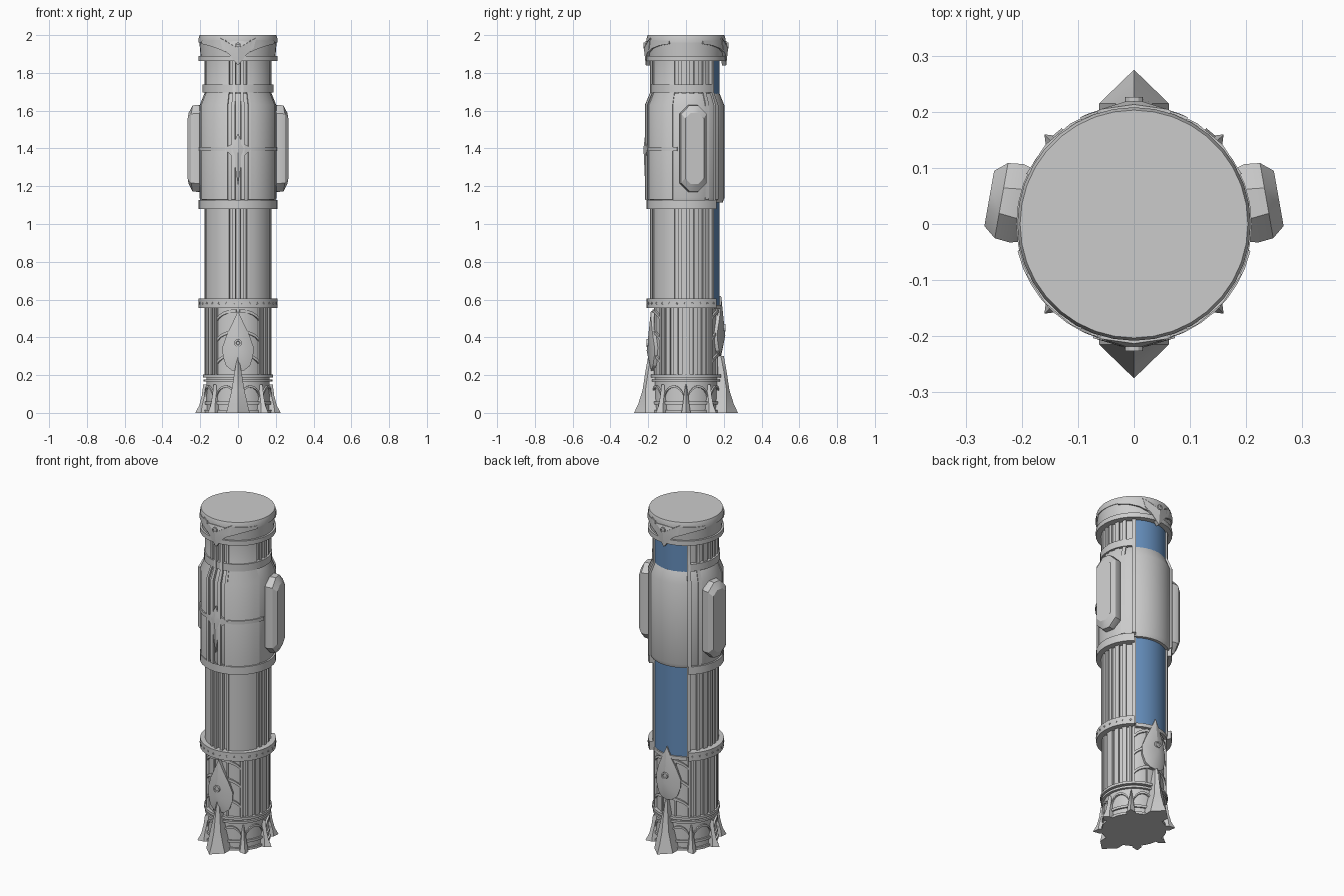
import bpy, bmesh, math
from mathutils import Vector

if "Cube" in bpy.data.objects:
    bpy.data.objects.remove(bpy.data.objects["Cube"])

def cyl(r, deg, z):
    a = math.radians(deg)
    return Vector((r * math.cos(a), r * math.sin(a), z))

def loft(name, sections, cyclic=False):
    """Skin a list of equal-length closed sections."""
    bm = bmesh.new()
    rows = [[bm.verts.new(p) for p in s] for s in sections]
    n = len(rows[0])
    pairs = list(zip(rows, rows[1:])) + ([(rows[-1], rows[0])] if cyclic else [])
    for a, b in pairs:
        for i in range(n):
            j = (i + 1) % n
            bm.faces.new((a[i], a[j], b[j], b[i]))
    if not cyclic:
        bm.faces.new(rows[0])
        bm.faces.new(rows[-1])
    bmesh.ops.remove_doubles(bm, verts=bm.verts, dist=1e-5)
    bmesh.ops.dissolve_degenerate(bm, edges=bm.edges, dist=1e-5)
    bmesh.ops.recalc_face_normals(bm, faces=bm.faces)
    me = bpy.data.meshes.new(name)
    bm.to_mesh(me)
    bm.free()
    ob = bpy.data.objects.new(name, me)
    bpy.context.collection.objects.link(ob)
    return ob

def sector(name, profile, a0=0, a1=360):
    """Sweep an (r, z) profile about z between two angles."""
    full = a1 - a0 >= 360
    n = 36 if full else max(1, math.ceil((a1 - a0) / 9))
    angs = [a0 + (a1 - a0) * i / n for i in range(n if full else n + 1)]
    return loft(name, [[cyl(r, a, z) for r, z in profile] for a in angs], full)

def band(name, r0, r1, z0, z1, a0=0, a1=360):
    return sector(name, [(r0, z0), (r1, z0), (r1, z1), (r0, z1)], a0, a1)

def boss(name, pts, zc, r0, r1, rc, face):
    """Ridged plate wrapped on the column; half outline (x, z) is mirrored."""
    full = pts + [(-x, z) for x, z in reversed(pts) if x > 0]
    ring = lambda r: [cyl(r, face + math.degrees(x / r1), z) for x, z in full]
    return loft(name, [ring(r0), ring(r1), [cyl(rc, face, zc)] * len(full)])

def strip(name, path, w, r0, r1):
    """Thin bar following an (angle, z) path on the column."""
    return loft(name, [[cyl(r0, a, z - w), cyl(r1, a, z - w), cyl(r1, a, z + w), cyl(r0, a, z + w)]
                       for a, z in path])

def stud(name, r, deg, z, size, depth):
    secs = []
    t = cyl(1, deg + 90, 0)
    for d, s in ((-depth, size), (depth, size), (depth, size * .55), (depth * .3, size * .45)):
        secs.append([cyl(r + d, deg, z) + t * s * math.cos(k * math.pi / 6) +
                     Vector((0, 0, s * math.sin(k * math.pi / 6))) for k in range(12)])
    return loft(name, secs)

FRONT, BACK = 270, 90

# Central column and swollen middle
band("column_core", 0, .167, 0, 1.99)
sector("middle_bulge", [(.1, 1.115), (.195, 1.115), (.204, 1.14), (.204, 1.625), (.178, 1.69), (.1, 1.69)])

# Blue back panels
blue = bpy.data.materials.new("blue_panel")
blue.diffuse_color = (.13, .27, .50, 1)
blue.use_nodes = True
blue.node_tree.nodes["Principled BSDF"].inputs["Base Color"].default_value = blue.diffuse_color
for nm, z0, z1 in (("lower", .57, 1.12), ("upper", 1.68, 1.87)):
    band("blue_panel_" + nm, .15, .178, z0, z1, 53, 127).data.materials.append(blue)
band("blue_panel_sill", .15, .186, .55, .572, 53, 127)

def rib_profile(d):
    return [(.15, .57), (.178 + d, .57), (.178 + d, 1.12), (.205 + d, 1.13), (.205 + d, 1.63),
            (.178 + d, 1.695), (.178 + d, 1.87), (.15, 1.87)]

# Full-height ribs and plates, mirrored left and right
for side, sg in (("right", 1), ("left", -1)):
    def span(a, b):
        return (BACK - sg * b, BACK - sg * a) if sg < 0 else (BACK - b, BACK - a)
    def sp(off0, off1):
        lo, hi = BACK - sg * off0, BACK - sg * off1
        return min(lo, hi), max(lo, hi)
    # offsets are measured from the back (0) round to the front (180)
    sector("back_border_rib_" + side, rib_profile(.009), *sp(37, 43))
    sector("side_rib_" + side, rib_profile(.004), *sp(54, 60))
    sector("front_plate_" + side, rib_profile(.002), *sp(110, 163))
    sector("front_outer_rib_" + side, rib_profile(.008), *sp(161, 165))
    sector("front_inner_rib_" + side, rib_profile(.013), *sp(171, 176))
    for k, (a, b) in enumerate(((68, 76), (84, 90), (97, 103))):
        band(f"side_stave_{side}_{k}", .15, .178, .57, 1.1, *sp(a, b))
        band(f"upper_stave_{side}_{k}", .15, .178, 1.69, 1.87, *sp(a, b))

    # Octagonal side pods
    az = 10 if sg > 0 else 170
    t, out = cyl(1, az + 90, 0), cyl(1, az, 0)
    secs = []
    for r, w, h, c in ((.195, .066, .225, .04), (.212, .071, .23, .045),
                       (.24, .068, .228, .045), (.262, .05, .188, .03)):
        o = [(w, h - c), (w - c, h), (c - w, h), (-w, h - c),
             (-w, c - h), (c - w, -h), (w - c, -h), (w, c - h)]
        secs.append([out * r + t * u + Vector((0, 0, 1.4 + v)) for u, v in o])
    loft("side_pod_" + side, secs)

    # Staves of the base section
    for k, (a, b) in enumerate(((45, 49), (53, 62), (69, 77), (83, 97), (104, 112), (118, 127), (131, 135))):
        band(f"base_stave_{side}_{k}", .15, .178, .2, .56, *sp(a, b))

# Open clamp rings, leaving the back panel free
band("lower_ring", .15, .208, .555, .605, 129, 411)
band("middle_ring", .15, .209, 1.08, 1.127, 129, 411)
band("upper_ring", .15, .187, 1.695, 1.738, 129, 411)
for k in range(24):
    stud(f"ring_rivet_{k}", .208, 135 + k * 270 / 23, .58, .006, .002)

# Cross band and star on the front
band("cross_band", .18, .213, 1.387, 1.408, 193, 347)
boss("front_star", [(0, 1.48), (.022, 1.43), (.075, 1.4), (.022, 1.35), (0, 1.2)],
     1.4, .2, .216, .225, FRONT)

# Base bands
band("base_band_low", .15, .176, .045, .06)
band("base_band_mid", .15, .182, .165, .178)
band("base_band_top", .15, .186, .188, .203)
band("base_foot_ring", .15, .178, 0, .015)

for nm, face, dz in (("front", FRONT, 0), ("back", BACK, .08)):
    # Arched tracery
    for sg in (-1, 1):
        for k, z in enumerate((.24, .36, .47)):
            path = [(face + sg * (3 + 39 * math.sin(u * math.pi / 16)),
                     z + .07 * math.cos(u * math.pi / 16)) for u in range(9)]
            strip(f"{nm}_arch_{k}_{sg}", path, .008, .15, .178)
        band(f"{nm}_tracery_post_{sg}", .15, .18, .2, .56, face + sg * 41 - 2, face + sg * 41 + 2)
        band(f"{nm}_inner_post_{sg}", .15, .174, .2, .56, face + sg * 15 - 1.5, face + sg * 15 + 1.5)
    # Teardrop pendant with eyelet
    drop = [(0, .54), (.03, .475), (.06, .415), (.085, .35), (.083, .3), (.065, .25), (.035, .226), (0, .22)]
    boss(nm + "_pendant", [(x, z + dz) for x, z in drop], .33 + dz, .165, .186, .208, face)
    stud(nm + "_pendant_eyelet", .204, face, .37 + dz, .02, .006)
    # Crown emblem with swept wings
    boss(nm + "_crown_emblem", [(0, 1.97), (.06, 1.965), (.1, 1.985), (.085, 1.93), (.045, 1.895), (0, 1.84)],
         1.93, .19, .213, .223, face)
    stud(nm + "_crown_stud", .222, face, 1.945, .016, .004)
    for sg in (-1, 1):
        loft(f"{nm}_crown_wing_{sg}", [[cyl(r, face + sg * a, z) for r, z in
             ((.19, z0), (.212, z0), (.212, z1), (.19, z1))]
             for a, z0, z1 in ((18, 1.91, 1.975), (32, 1.93, 1.975), (48, 1.945, 1.972), (65, 1.953, 1.97))])

# Low arches around the foot
for k in range(8):
    path = [(k * 45 + 22.5 + 20 * math.cos(u * math.pi / 10), .06 + .08 * math.sin(u * math.pi / 10))
            for u in range(11)]
    strip(f"foot_arch_{k}", path, .006, .15, .177)

# Flared foot fins: two large, six small
for k in range(8):
    az = k * 45
    if k % 4 == 2:
        rows = ((0, .062, .275), (.05, .05, .252), (.12, .034, .23), (.22, .018, .215), (.3, .003, .2))
    else:
        rows = ((0, .024, .226), (.04, .018, .205), (.09, .012, .192), (.15, .003, .184))
    t = cyl(1, az + 90, 0)
    inner = .215 if k % 4 == 2 else .195
    secs = []
    for z, w, r in rows:
        b = min(inner, r - .015)
        secs.append([cyl(.15, az, z) - t * w, cyl(b, az, z) - t * w, cyl(r, az, z),
                     cyl(b, az, z) + t * w, cyl(.15, az, z) + t * w])
    loft(f"foot_fin_{k}", secs)

# Crown
band("crown_lower_ring", .15, .21, 1.862, 1.89)
sector("crown_drum", [(.1, 1.885), (.198, 1.885), (.205, 1.97), (.1, 1.97)])
sector("crown_cap", [(0, 1.96), (.208, 1.96), (.208, 1.985), (.203, 2.0), (0, 2.0)])

bpy.ops.object.select_all(action='SELECT')
bpy.context.view_layer.objects.active = bpy.context.selected_objects[0]
bpy.ops.object.shade_smooth_by_angle(angle=math.radians(25))
